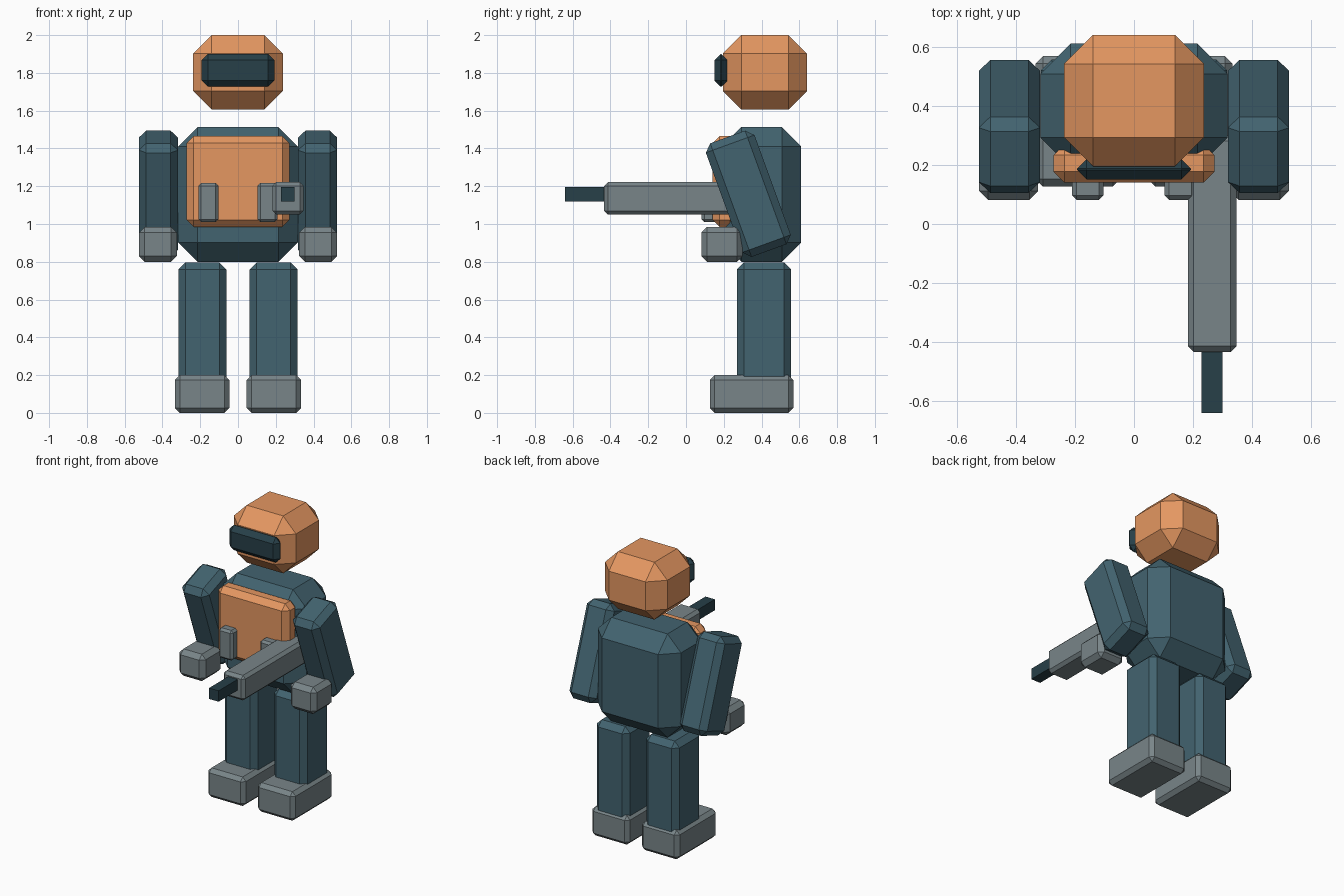
import bpy, bmesh
from math import radians
from mathutils import Matrix, Vector

if "Cube" in bpy.data.objects:
    bpy.data.objects.remove(bpy.data.objects["Cube"])


def material(name, rgb):
    m = bpy.data.materials.new(name)
    m.diffuse_color = (*rgb, 1)
    m.use_nodes = True
    m.node_tree.nodes["Principled BSDF"].inputs["Base Color"].default_value = m.diffuse_color
    return m


ORANGE = material("orange", (0.78, 0.31, 0.12))
TEAL = material("teal", (0.055, 0.125, 0.16))
DARK = material("dark", (0.02, 0.05, 0.065))
GREY = material("grey", (0.19, 0.235, 0.25))


def box(name, lo, hi, chamfer, mat, tilt=0):
    """Chamfered box between two corners, optionally tilted about x at its centre."""
    lo, hi = Vector(lo), Vector(hi)
    bm = bmesh.new()
    bmesh.ops.create_cube(bm, size=1, matrix=Matrix.Diagonal((*(hi - lo), 1)))
    if chamfer:
        bmesh.ops.bevel(bm, geom=bm.edges[:], offset=chamfer, segments=1,
                        affect='EDGES', clamp_overlap=True)
    mesh = bpy.data.meshes.new(name)
    bm.to_mesh(mesh)
    bm.free()
    mesh.materials.append(mat)
    ob = bpy.data.objects.new(name, mesh)
    ob.location = (lo + hi) / 2
    ob.rotation_euler.x = radians(tilt)
    bpy.context.collection.objects.link(ob)
    return ob


def pair(name, lo, hi, chamfer, mat, tilt=0):
    """The given right-hand (+x) box and its mirror image."""
    box(name + "_right", lo, hi, chamfer, mat, tilt)
    box(name + "_left", (-hi[0], lo[1], lo[2]), (-lo[0], hi[1], hi[2]), chamfer, mat, tilt)


# Head and visor
box("head", (-0.237, 0.195, 1.605), (0.237, 0.64, 2.0), 0.098, ORANGE)
box("visor", (-0.193, 0.15, 1.727), (0.193, 0.22, 1.9), 0.033, DARK)

# Torso, chest plate and pouches
box("torso", (-0.317, 0.19, 0.8), (0.317, 0.61, 1.513), 0.103, TEAL)
box("chest_plate", (-0.272, 0.14, 0.985), (0.272, 0.27, 1.465), 0.037, ORANGE)
pair("pouch", (0.104, 0.082, 1.01), (0.21, 0.19, 1.217), 0.015, GREY)

# Arms tilted forward at the top, hands in front
pair("arm", (0.318, 0.193, 0.84), (0.525, 0.467, 1.48), 0.039, TEAL, 20)
pair("hand", (0.324, 0.082, 0.8), (0.524, 0.3, 0.985), 0.03, GREY)

# Legs and feet
pair("leg", (0.062, 0.27, 0.12), (0.315, 0.557, 0.797), 0.037, TEAL)
pair("foot", (0.046, 0.127, 0.0), (0.333, 0.568, 0.2), 0.025, GREY)

# Tool body and barrel
box("tool_body", (0.182, -0.433, 1.05), (0.347, 0.3, 1.222), 0.02, GREY)
box("tool_barrel", (0.228, -0.64, 1.12), (0.3, -0.4, 1.195), 0, DARK)
